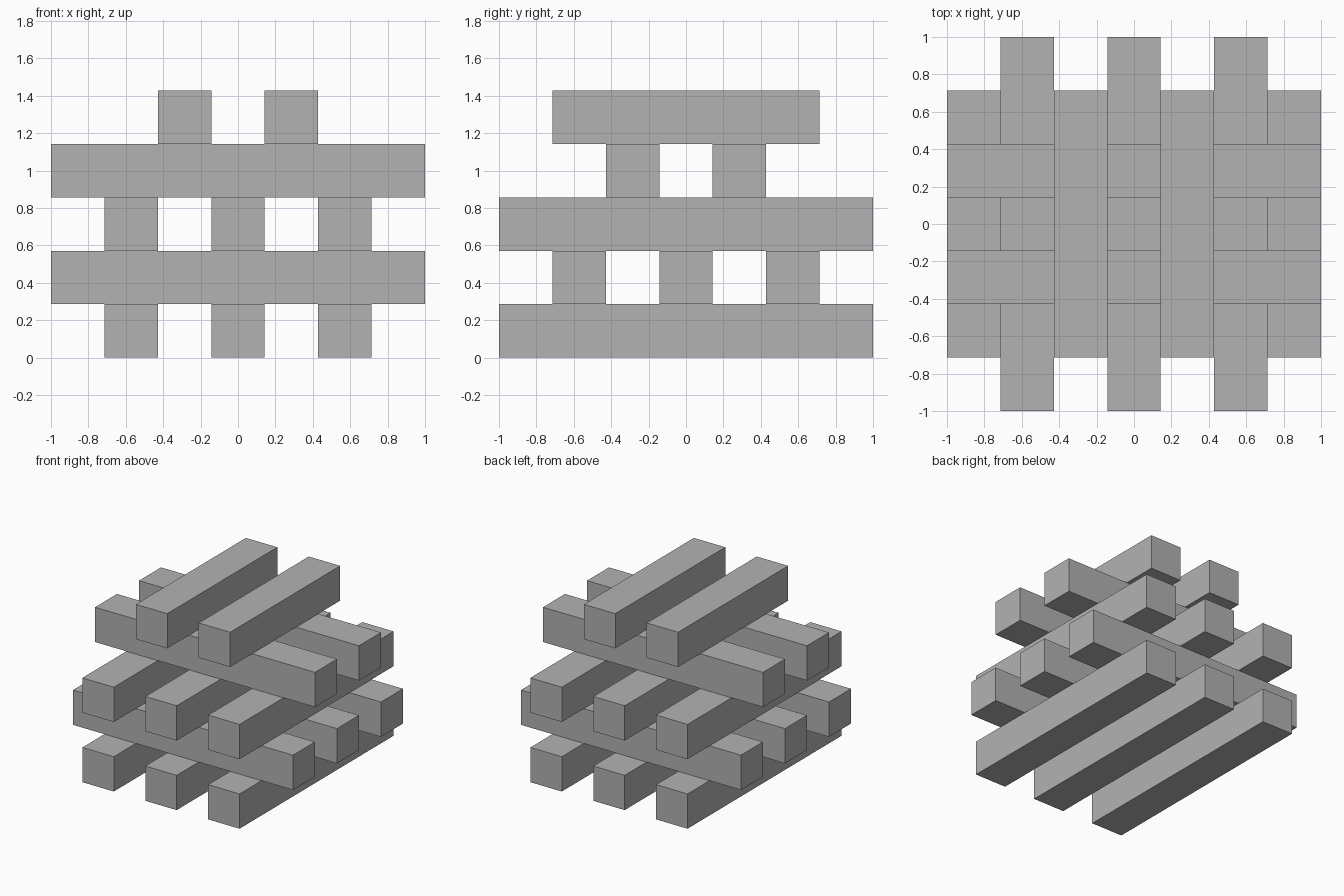
import bpy

cube = bpy.data.objects.get("Cube")
if cube:
    bpy.data.objects.remove(cube, do_unlink=True)

# Single plain grey for every beam
grey = bpy.data.materials.new("plain_grey")
grey.use_nodes = True
colour = (0.448, 0.448, 0.448, 1)
grey.diffuse_color = colour
grey.node_tree.nodes["Principled BSDF"].inputs["Base Color"].default_value = colour

UNIT = 2 / 7  # square beam thickness; a full beam is seven units long


def beam(name, axis, offset, level, length):
    """Square beam along an axis, shifted sideways and stacked at a level."""
    along_x = axis == "x"
    location = (0 if along_x else offset, offset if along_x else 0, level + 0.5)
    size = (length, 1, 1) if along_x else (1, length, 1)
    bpy.ops.mesh.primitive_cube_add(size=1, location=[v * UNIT for v in location])
    obj = bpy.context.object
    obj.name = name
    obj.scale = [v * UNIT for v in size]
    bpy.ops.object.transform_apply(location=False, rotation=False, scale=True)
    obj.data.materials.append(grey)


# Crossed layers from the ground up: name, direction, sideways offsets, length
layers = [
    ("base_beam", "y", (-2, 0, 2), 7),
    ("lower_cross_beam", "x", (-2, 0, 2), 7),
    ("middle_beam", "y", (-2, 0, 2), 7),
    ("upper_cross_beam", "x", (-1, 1), 7),
    ("top_beam", "y", (-1, 1), 5),
]
for level, (name, axis, offsets, length) in enumerate(layers):
    for number, offset in enumerate(offsets, 1):
        beam(f"{name}_{number}", axis, offset, level, length)
